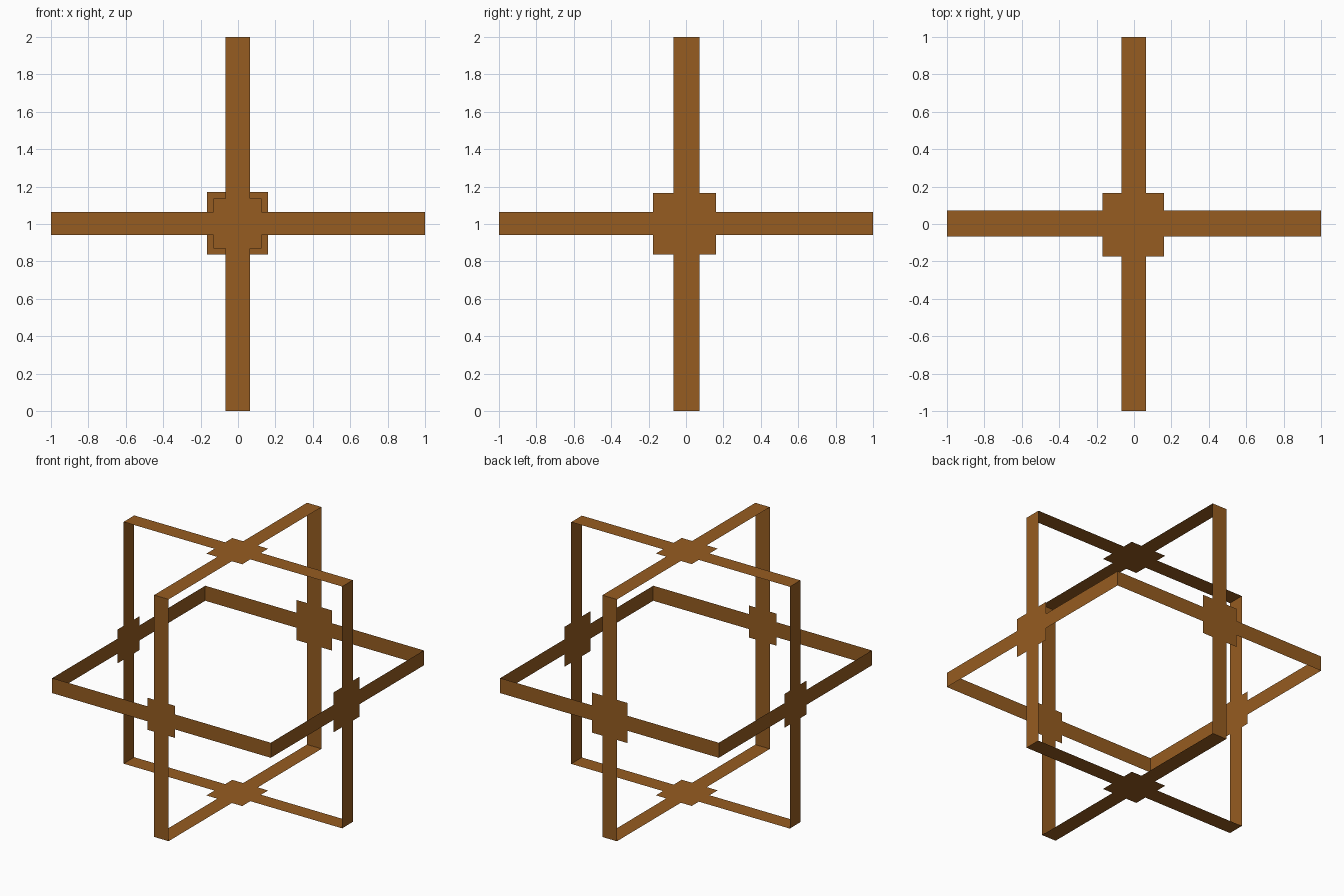
import bpy
from mathutils import Vector

if "Cube" in bpy.data.objects:
    bpy.data.objects.remove(bpy.data.objects["Cube"])

wood = bpy.data.materials.new("warm brown")
wood.diffuse_color = (0.305, 0.107, 0.015, 1)
wood.use_nodes = True
wood.node_tree.nodes["Principled BSDF"].inputs["Base Color"].default_value = wood.diffuse_color

# Strip widths of the three square hoops (range across each axis, about the centre)
STRIP = {"x": (-0.068, 0.065), "y": (-0.067, 0.072), "z": (-0.06, 0.064)}
AXES = "xyz"


def cross_face(name, axis, side, plate_u, plate_v):
    """Flat cross: two crossing hoop strips with a square plate in the middle."""
    n = AXES.index(axis)
    iu, iv = [i for i in range(3) if i != n]
    (u0, u1), (v0, v1) = STRIP[AXES[iu]], STRIP[AXES[iv]]
    (p0, p1), (q0, q1) = plate_u, plate_v
    outline = [
        (u0, -1), (u1, -1), (u1, q0), (p1, q0), (p1, v0), (1, v0),
        (1, v1), (p1, v1), (p1, q1), (u1, q1), (u1, 1), (u0, 1),
        (u0, q1), (p0, q1), (p0, v1), (-1, v1), (-1, v0), (p0, v0),
        (p0, q0), (u0, q0)]
    verts = []
    for u, v in outline:
        co = Vector((0, 0, 1))
        co[iu] += u
        co[iv] += v
        co[n] += side
        verts.append(co)
    # Wind the face so that it looks outward
    order = list(range(len(verts)))
    if (side > 0) == (axis == "y"):
        order.reverse()
    mesh = bpy.data.meshes.new(name)
    mesh.from_pydata(verts, [], [order])
    mesh.materials.append(wood)
    bpy.context.collection.objects.link(bpy.data.objects.new(name, mesh))


# Six sides of the frame; the front and left plates are smaller
cross_face("front_cross", "y", -1, (-0.13, 0.125), (-0.13, 0.135))
cross_face("back_cross", "y", 1, (-0.167, 0.16), (-0.162, 0.17))
cross_face("left_cross", "x", -1, (-0.145, 0.14), (-0.14, 0.14))
cross_face("right_cross", "x", 1, (-0.177, 0.16), (-0.163, 0.167))
cross_face("top_cross", "z", 1, (-0.168, 0.16), (-0.173, 0.165))
cross_face("bottom_cross", "z", -1, (-0.168, 0.16), (-0.173, 0.165))
